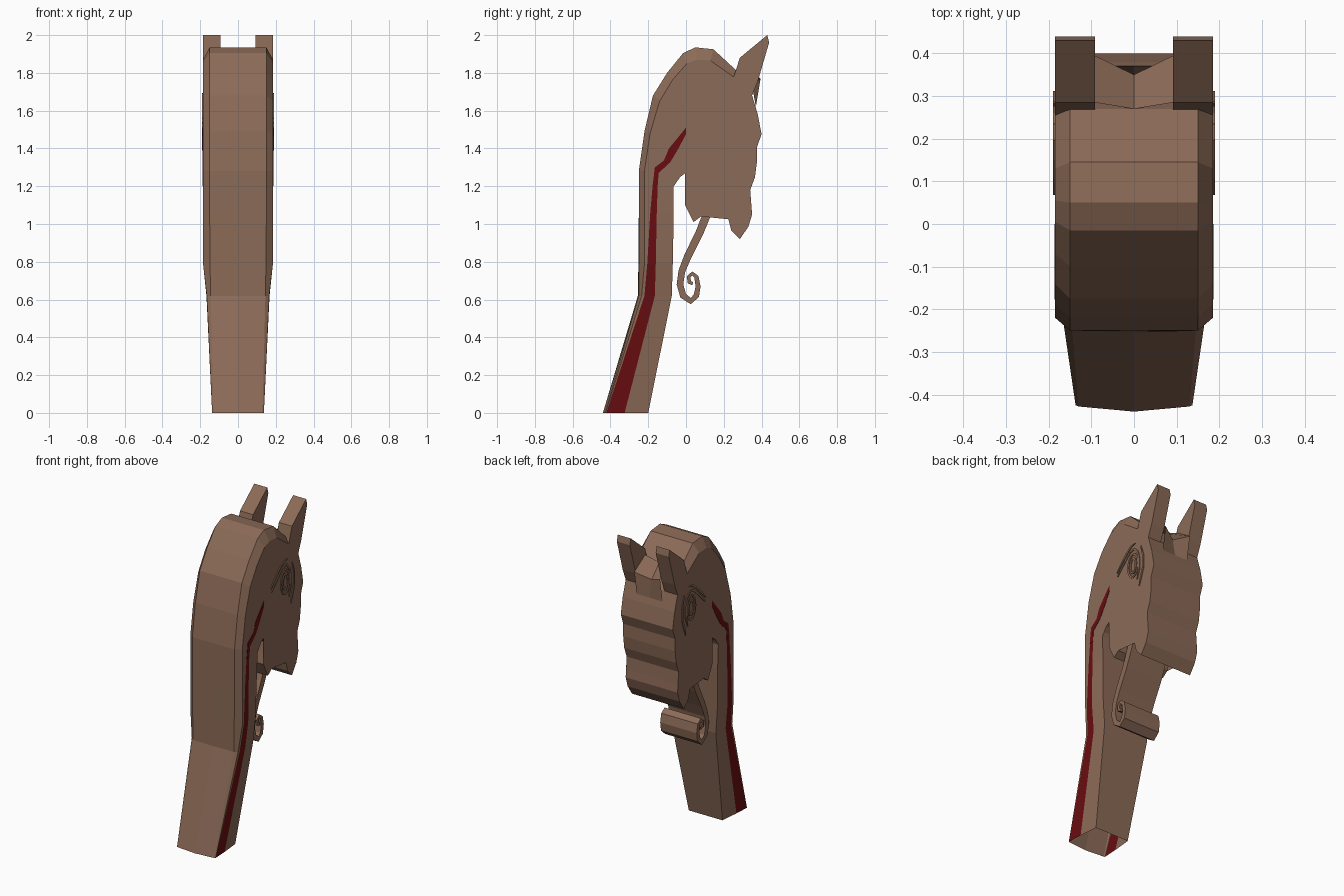
import bpy, bmesh, math
from mathutils import Vector

if "Cube" in bpy.data.objects:
    bpy.data.objects.remove(bpy.data.objects["Cube"])


def material(name, rgb):
    m = bpy.data.materials.new(name)
    m.diffuse_color = (*rgb, 1)
    m.use_nodes = True
    m.node_tree.nodes["Principled BSDF"].inputs["Base Color"].default_value = m.diffuse_color
    return m


WOOD = material("brown wood", (0.26, 0.145, 0.095))
RED = material("dark red", (0.14, 0.004, 0.005))


def finish(bm, name, mats):
    bmesh.ops.recalc_face_normals(bm, faces=bm.faces)
    mesh = bpy.data.meshes.new(name)
    bm.to_mesh(mesh)
    bm.free()
    for m in mats:
        mesh.materials.append(m)
    ob = bpy.data.objects.new(name, mesh)
    bpy.context.collection.objects.link(ob)
    return ob


def prism(name, pts, x0, x1, mat=WOOD):
    """Extrude a (y, z) outline from x0 to x1."""
    bm = bmesh.new()
    a = [bm.verts.new((x0, y, z)) for y, z in pts]
    b = [bm.verts.new((x1, y, z)) for y, z in pts]
    caps = [bm.faces.new(a), bm.faces.new(b)]
    for i in range(len(pts)):
        j = (i + 1) % len(pts)
        bm.faces.new((a[i], a[j], b[j], b[i]))
    bmesh.ops.triangulate(bm, faces=caps)
    return finish(bm, name, [mat])


def ribbon(name, pts, widths, x0, x1, closed=False):
    """Strip of varying width along a (y, z) path, given thickness in x."""
    bm = bmesh.new()
    n = len(pts)
    rows = []
    for i, p in enumerate(pts):
        p = Vector(p)
        before = Vector(pts[(i - 1) % n] if closed else pts[max(i - 1, 0)])
        after = Vector(pts[(i + 1) % n] if closed else pts[min(i + 1, n - 1)])
        t = (after - before).normalized()
        off = Vector((-t.y, t.x)) * widths[i] / 2
        rows.append([bm.verts.new((x, *q)) for x, q in
                     ((x0, p - off), (x1, p - off), (x1, p + off), (x0, p + off))])
    for i in range(n if closed else n - 1):
        a, b = rows[i], rows[(i + 1) % n]
        for k in range(4):
            m = (k + 1) % 4
            bm.faces.new((a[k], a[m], b[m], b[k]))
    if not closed:
        bm.faces.new(rows[0])
        bm.faces.new(rows[-1])
    return finish(bm, name, [WOOD])


# Neck: open-bottomed loft whose fourth column of faces is the red stripe
W = 0.185
sections = [  # z, then (x, y) from front centre round to the throat corner
    (0.00, [(0, -.44), (.13, -.428), (.137, -.425), (.137, -.422), (.132, -.325), (.12, -.20)]),
    (0.62, [(0, -.255), (.145, -.25), (.165, -.235), (.167, -.22), (.167, -.165), (.16, -.075)]),
    (0.79, [(0, -.252), (.148, -.25), (W, -.22), (W, -.205), (W, -.16), (.175, -.07)]),
    (1.05, [(0, -.25), (.15, -.25), (W, -.22), (W, -.19), (W, -.155), (.18, -.065)]),
    (1.20, [(0, -.25), (.15, -.25), (W, -.22), (W, -.177), (W, -.15), (W, -.065)]),
]
bm = bmesh.new()
rings = []
for z, half in sections:
    loop = half + [(-x, y) for x, y in reversed(half[1:])]
    rings.append([bm.verts.new((x, y, z)) for x, y in loop])
for a, b in zip(rings, rings[1:]):
    n = len(a)
    for k in range(n):
        f = bm.faces.new((a[k], a[(k + 1) % n], b[(k + 1) % n], b[k]))
        f.material_index = 1 if k in (3, n - 4) else 0
finish(bm, "neck", [WOOD, RED])

# Head: chamfered crest, flat sides, wavy muzzle, open mouth and lower jaw
crest = [(-.25, 1.2), (-.25, 1.28), (-.22, 1.49), (-.175, 1.68), (-.10, 1.80),
         (-.015, 1.905), (.05, 1.935), (.145, 1.925), (.27, 1.81)]
crest_side = [(-.22, 1.2), (-.22, 1.28), (-.19, 1.48), (-.14, 1.65), (-.07, 1.765),
              (.005, 1.85), (.055, 1.87), (.13, 1.865), (.25, 1.78)]
muzzle = [(.30, 1.73), (.35, 1.68), (.38, 1.58), (.40, 1.475), (.375, 1.405), (.375, 1.325),
          (.365, 1.247), (.34, 1.18), (.345, 1.10), (.35, 1.05), (.33, .985),
          (.285, .92), (.24, .965), (.225, 1.025)]
mouth = [(.19, 1.045), (.19, 1.077), (.22, 1.075), (.20, 1.115), (.18, 1.13), (.19, 1.155),
         (.18, 1.235), (.165, 1.315), (.14, 1.363), (.105, 1.36), (.075, 1.325)]
jaw = [(.07, 1.23), (.10, 1.21), (.10, 1.17), (.075, 1.16), (.068, 1.12), (.093, 1.10),
       (.08, 1.04), (.04, 1.01), (-.005, 1.10), (.01, 1.17), (.02, 1.235),
       (-.005, 1.268), (-.03, 1.25), (-.055, 1.225), (-.065, 1.2)]
rest = muzzle + mouth + jaw
bm = bmesh.new()
sides = []
for s in (1, -1):
    outer = [bm.verts.new((s * .15, y, z)) for y, z in crest]
    inner = [bm.verts.new((s * W, y, z)) for y, z in crest_side]
    tail = [bm.verts.new((s * W, y, z)) for y, z in rest]
    for i in range(len(crest) - 1):
        bm.faces.new((outer[i], outer[i + 1], inner[i + 1], inner[i]))
    bm.faces.new((outer[-1], tail[0], inner[-1]))
    cap = bm.faces.new(inner + tail)
    bmesh.ops.triangulate(bm, faces=[cap])
    sides.append(outer + tail)
a, b = sides
for i in range(len(a) - 1):
    bm.faces.new((a[i], a[i + 1], b[i + 1], b[i]))
finish(bm, "head", [WOOD])

# V-shaped saddle between the ears
bm = bmesh.new()
low = [bm.verts.new(p) for p in ((0, .27, 1.81), (0, .35, 1.73), (0, .37, 1.62))]
for s in (1, -1):
    high = [bm.verts.new((s * .092, y, z)) for y, z in ((.285, 1.84), (.395, 1.77), (.37, 1.62))]
    for i in range(2):
        bm.faces.new((low[i], low[i + 1], high[i + 1], high[i]))
finish(bm, "brow_saddle", [WOOD])

# Tongue with curled tip
tongue = [(.122, 1.37), (.123, 1.30), (.134, 1.20), (.126, 1.09), (.07, .95), (.01, .83),
          (-.022, .75), (-.032, .68), (-.015, .62), (.025, .592), (.055, .62), (.064, .67),
          (.055, .72), (.033, .738), (.014, .72), (.018, .69), (.036, .685)]
ribbon("tongue", tongue, [.035, .035, .048, .045, .042, .04, .036, .035, .035, .033,
                          .03, .026, .024, .022, .02, .02, .018], -.13, .13)

# Details repeated on both sides
ear = [(.24, 1.74), (.265, 1.80), (.285, 1.88), (.43, 2.0), (.44, 1.96), (.38, 1.755),
       (.35, 1.68), (.30, 1.66)]
stripe = [(-.177, 1.2), (-.165, 1.30), (-.105, 1.345), (-.09, 1.40), (0, 1.51), (0, 1.475),
          (-.04, 1.40), (-.085, 1.325), (-.145, 1.27), (-.15, 1.2)]
brow = [(.075, 1.535), (.11, 1.575), (.15, 1.615), (.19, 1.65), (.225, 1.655), (.255, 1.625),
        (.27, 1.57), (.268, 1.50), (.25, 1.44)]
cheek = [(.285, 1.65), (.305, 1.58), (.305, 1.50), (.285, 1.44), (.27, 1.39)]
lid = [(.07, 1.56), (.11, 1.605), (.155, 1.65), (.20, 1.685), (.235, 1.69)]
for side, s in (("right", 1), ("left", -1)):
    prism(f"ear_{side}", ear, s * .092, s * W)
    prism(f"head_stripe_{side}", stripe, s * .183, s * .187, RED)
    for name, path in (("brow", brow), ("cheek_line", cheek), ("upper_brow", lid)):
        w = [.005] + [.013] * (len(path) - 2) + [.005]
        ribbon(f"{name}_{side}", path, w, s * .18, s * .19)
    for name, ry, rz in (("eye_rim", .043, .076), ("eye_ring", .024, .048)):
        loop = [(.215 + ry * math.cos(t * math.pi / 8), 1.548 + rz * math.sin(t * math.pi / 8))
                for t in range(16)]
        ribbon(f"{name}_{side}", loop, [.012] * 16, s * .18, s * .19, True)
